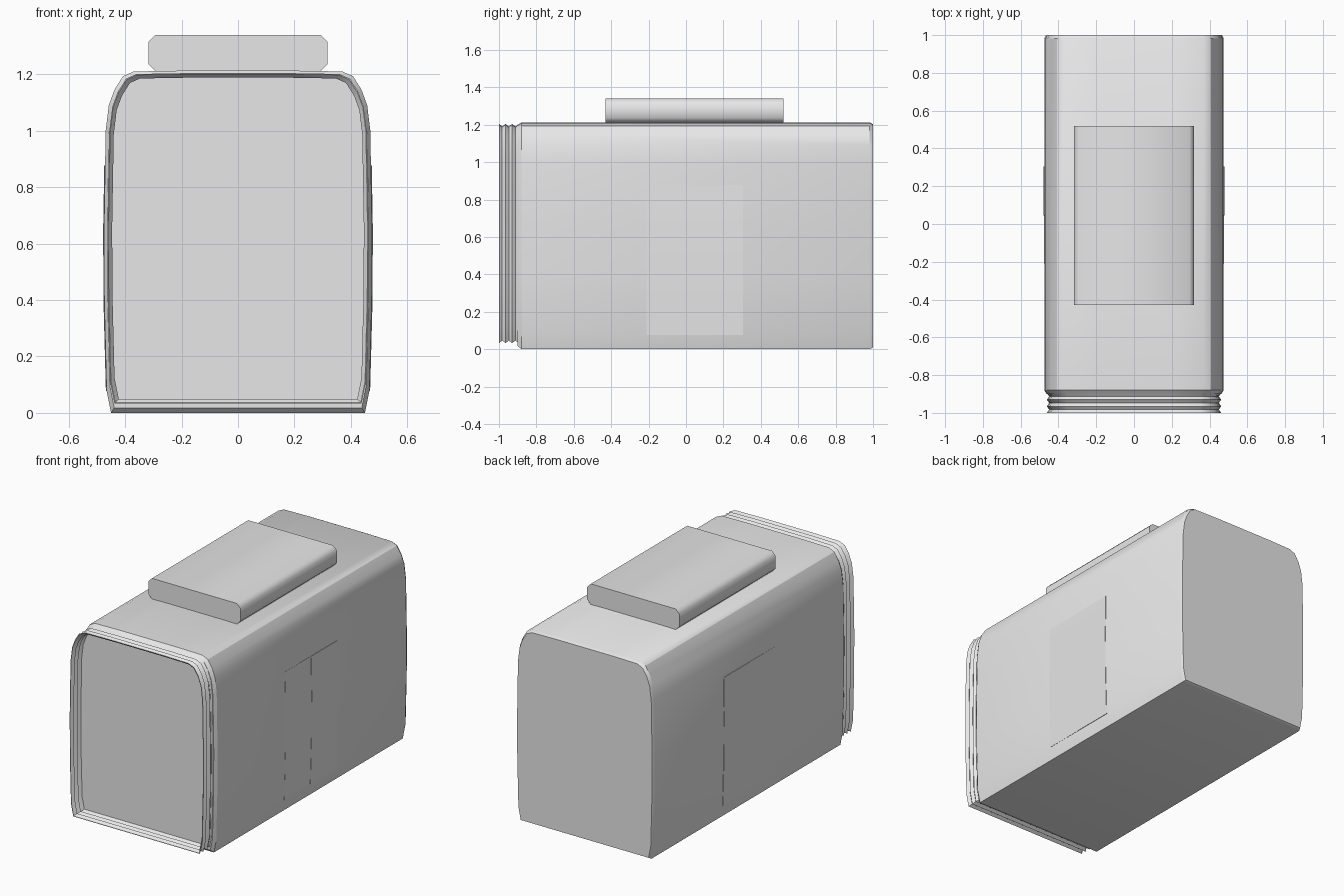
import bpy, bmesh, math

cube = bpy.data.objects.get("Cube")
if cube:
    bpy.data.objects.remove(cube, do_unlink=True)

grey = bpy.data.materials.new("plain grey")
grey.use_nodes = True
colour = (0.8, 0.8, 0.8, 1)
grey.diffuse_color = colour
grey.node_tree.nodes["Principled BSDF"].inputs["Base Color"].default_value = colour

# Half cross-section of the shell (x, z), bottom to top
HALF = [(0.45, 0.0), (0.466, 0.08), (0.474, 0.4), (0.475, 0.65), (0.469, 1.0),
        (0.458, 1.09), (0.438, 1.145), (0.408, 1.193), (0.37, 1.21), (0.2, 1.213)]
WIDTH, TOP = 0.475, 1.213


def section(y, width, low, high):
    """Full cross-section fitted to a half width and a height range."""
    half = [(x * width / WIDTH, low + z * (high - low) / TOP) for x, z in HALF]
    loop = half + [(-x, z) for x, z in reversed(half)]
    return [(x, y, z) for x, z in loop]


def loft(name, rings, angle=50):
    """Join matching rings into a closed solid."""
    bm = bmesh.new()
    loops = [[bm.verts.new(p) for p in ring] for ring in rings]
    for a, b in zip(loops, loops[1:]):
        for i in range(len(a)):
            j = (i + 1) % len(a)
            bm.faces.new((a[i], a[j], b[j], b[i]))
    bm.faces.new(loops[0])
    bm.faces.new(loops[-1])
    bmesh.ops.recalc_face_normals(bm, faces=bm.faces)
    mesh = bpy.data.meshes.new(name)
    bm.to_mesh(mesh)
    bm.free()
    mesh.materials.append(grey)
    obj = bpy.data.objects.new(name, mesh)
    bpy.context.collection.objects.link(obj)
    bpy.ops.object.select_all(action="DESELECT")
    obj.select_set(True)
    bpy.context.view_layer.objects.active = obj
    bpy.ops.object.shade_smooth_by_angle(angle=math.radians(angle))
    return obj


# Main shell with slightly bevelled ends
loft("body_shell", [section(1.0, 0.466, 0.01, 1.203),
                    section(0.982, WIDTH, 0.0, TOP),
                    section(-0.88, WIDTH, 0.0, TOP),
                    section(-0.9, 0.463, 0.018, 1.197)], angle=30)

# Ribbed collar: zigzag outside, then the same zigzag back along the inside
ridges = []
for i in range(7):
    y = -0.895 - i * 0.0175
    inset = 0.013 if i % 2 else 0.0
    ridges.append((y, 0.462 - inset, 0.033 + inset, 1.204 - inset))
outer = [section(*r) for r in ridges]
inner = [section(y, w - 0.003, low + 0.003, high - 0.003)
         for y, w, low, high in reversed(ridges[1:])]
collar = loft("front_ribbed_collar", outer + inner, angle=30)

# Recessed front panel inside the collar
loft("front_panel", [section(-0.89, 0.452, 0.04, 1.19),
                     section(-0.91, 0.452, 0.04, 1.19)], angle=30)


def side_x(z):
    """Half width of the shell at a height."""
    for (x0, z0), (x1, z1) in zip(HALF, HALF[1:]):
        if z0 <= z <= z1:
            return x0 + (x1 - x0) * (z - z0) / (z1 - z0)


# Pair of thin door leaves on each side, following the side curve
heights = (0.077, 0.4, 0.65, 0.877)
for side, label in ((1, "left"), (-1, "right")):
    for leaf, y0, y1, proud in (("front", -0.21, 0.045, 0.0012),
                                ("rear", 0.045, 0.305, 0.003)):
        rings = [[(side * (side_x(z) + d), y, z) for y, d in
                  ((y0, -0.003), (y1, -0.003), (y1, proud), (y0, proud))]
                 for z in heights]
        loft(f"{label}_door_{leaf}_leaf", rings, angle=30)

# Roof unit with chamfered long edges
w, low, high, c = 0.318, 1.211, 1.34, 0.025
outline = [(w - c, low), (w, low + c), (w, high - c), (w - c, high)]
outline += [(-x, z) for x, z in reversed(outline)]
loft("roof_unit", [[(x, y, z) for x, z in outline] for y in (-0.43, 0.52)])
